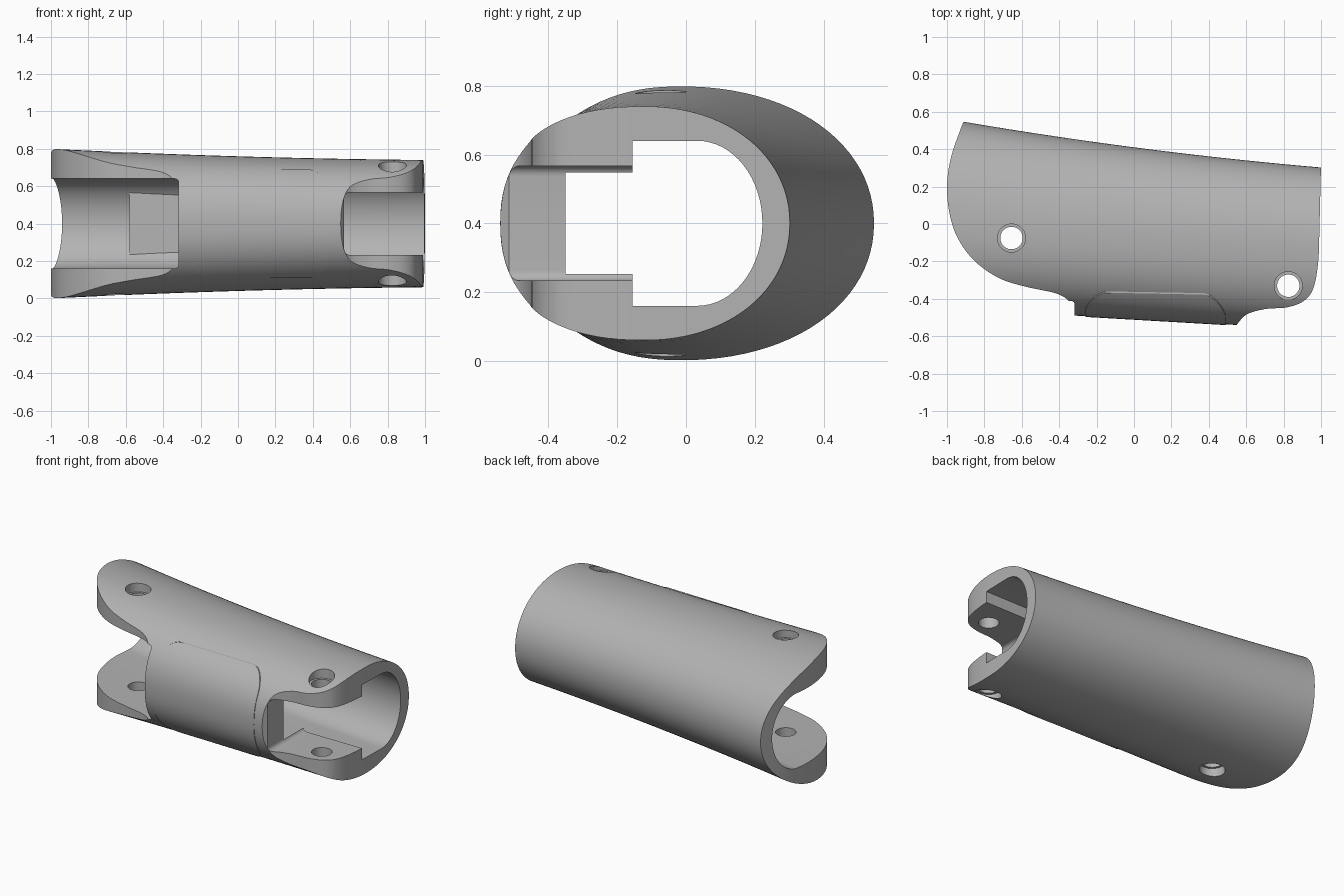
import bpy, bmesh
from math import cos, sin, pi, copysign
from mathutils import Vector

if "Cube" in bpy.data.objects:
    bpy.data.objects.remove(bpy.data.objects["Cube"], do_unlink=True)

MID = 0.4  # height of the symmetry plane

grey = bpy.data.materials.new("plain grey")
grey.use_nodes = True
grey.diffuse_color = (0.45, 0.45, 0.45, 1)
grey.node_tree.nodes["Principled BSDF"].inputs["Base Color"].default_value = (0.45, 0.45, 0.45, 1)


def loft(name, rings):
    """Closed solid through rings of equal length."""
    bm = bmesh.new()
    rows = [[bm.verts.new(p) for p in ring] for ring in rings]
    n = len(rows[0])
    for a, b in zip(rows, rows[1:]):
        for i in range(n):
            j = (i + 1) % n
            bm.faces.new((a[i], a[j], b[j], b[i]))
    bm.faces.new(rows[0][::-1])
    bm.faces.new(rows[-1])
    bmesh.ops.recalc_face_normals(bm, faces=bm.faces)
    me = bpy.data.meshes.new(name)
    bm.to_mesh(me)
    bm.free()
    me.materials.append(grey)
    ob = bpy.data.objects.new(name, me)
    bpy.context.collection.objects.link(ob)
    return ob


def boolean(target, tool, op="DIFFERENCE"):
    tool.hide_render = True
    mod = target.modifiers.new("cut", "BOOLEAN")
    mod.object, mod.operation, mod.solver = tool, op, "EXACT"
    bpy.context.view_layer.objects.active = target
    bpy.ops.object.modifier_apply(modifier=mod.name)
    bpy.data.objects.remove(tool, do_unlink=True)


def smooth_path(pts, steps=6):
    """Catmull-Rom path through the points."""
    p = [Vector(q) for q in [pts[0]] + pts + [pts[-1]]]
    out = []
    for a, b, c, d in zip(p, p[1:], p[2:], p[3:]):
        for k in range(steps):
            t = k / steps
            out.append(0.5 * (2 * b + (c - a) * t + (2 * a - 5 * b + 4 * c - d) * t * t
                              + (3 * b - a - 3 * c + d) * t ** 3))
    return [tuple(v) for v in out] + [pts[-1]]


def prism_z(name, pts, z0, z1):
    return loft(name, [[(x, y, z) for x, y in pts] for z in (z0, z1)])


def rounded_prism_y(name, x0, x1, half, r, y0, y1):
    """Rounded rectangle in x and z, extruded along y."""
    pts = []
    for k, (cx, cz) in enumerate([(x1 - r, half - r), (x0 + r, half - r),
                                  (x0 + r, r - half), (x1 - r, r - half)]):
        for i in range(9):
            a = (k + i / 8) * pi / 2
            pts.append((cx + r * cos(a), MID + cz + r * sin(a)))
    return loft(name, [[(x, y, z) for x, z in pts] for y in (y0, y1)])


def cylinder_z(name, x, y, r, z0, z1):
    return prism_z(name, [(x + r * cos(i * pi / 24), y + r * sin(i * pi / 24))
                          for i in range(48)], z0, z1)


# Tapering shell profiles along the length
def back(x):
    return 0.41 - 0.13 * x + 0.022 * x * x


def front(x):
    return -0.508 - 0.058 * x


def shell(name, grow=0.0, n=96, stations=25):
    rings = []
    for s in range(stations):
        x = -1.08 + 2.16 * s / (stations - 1)
        mid, half = -0.075 - 0.045 * x, 0.36 - 0.03 * x + 0.01 * x * x + grow
        ring = []
        for i in range(n):
            c, d = cos(2 * pi * i / n), sin(2 * pi * i / n)
            reach = back(x) + grow - mid if c > 0 else mid - front(x) + grow
            e = 2 / 2.08 if c > 0 else 2 / 2.3
            ring.append((x, mid + copysign(abs(c) ** e, c) * reach,
                         MID + copysign(abs(d) ** e, d) * half))
        rings.append(ring)
    return loft(name, rings)


def tunnel(name, x0, x1, y_front, steps=12):
    """D-shaped channel, round towards the back."""
    rings = []
    for s in range(steps + 1):
        x = x0 + (x1 - x0) * s / steps
        yc = back(x) - 0.27
        ring = [(x, y_front, MID - 0.24)]
        for i in range(33):
            a = -pi / 2 + pi * i / 32
            ring.append((x, yc + 0.19 * cos(a), MID + 0.24 * sin(a)))
        ring.append((x, y_front, MID + 0.24))
        rings.append(ring)
    return loft(name, rings)


# Outer body trimmed to its side outline
body = shell("tubular_body")
left_edge = smooth_path([(-0.88, 0.62), (-0.93, 0.5), (-0.98, 0.35), (-1, 0.2), (-0.985, 0.05),
                         (-0.94, -0.08), (-0.85, -0.2), (-0.72, -0.29), (-0.58, -0.335),
                         (-0.42, -0.37), (-0.35, -0.41), (-0.325, -0.46), (-0.315, -0.5)])
right_edge = smooth_path([(0.545, -0.545), (0.6, -0.485), (0.7, -0.455), (0.82, -0.445),
                          (0.91, -0.41), (0.96, -0.34), (0.985, -0.2), (0.992, 0), (1, 0.32)])
outline = left_edge + [(-0.315, -0.7), (0.545, -0.7)] + right_edge + [(1, 0.7), (-0.88, 0.7)]
boolean(body, prism_z("outline", outline, -0.3, 1.1), "INTERSECT")

# Inner channel, keeping a flat ramp on the back wall
channel = tunnel("channel", -1.2, 0.57, -0.35)
boolean(channel, prism_z("ramp", [(-0.58, 0.36), (-0.1, 0.305), (-0.1, 0.6), (-0.58, 0.6)], 0, 0.8))
boolean(body, channel)
boolean(body, tunnel("end_channel", 0.56, 1.2, -0.155, 6))

# Hinge slots at both ends
boolean(body, rounded_prism_y("wide_slot", -1.3, -0.318, 0.24, 0.02, -0.8, 0.0))
boolean(body, rounded_prism_y("narrow_slot", 0.568, 1.3, 0.167, 0.03, -0.8, -0.1))

# Pin holes with shallow counterbores on both faces
for px, py, depth in ((-0.655, -0.075, 0.33), (0.825, -0.33, 0.27)):
    boolean(body, cylinder_z("pin_hole", px, py, 0.06, -0.2, 1.0))
    for side in (-1, 1):
        boolean(body, cylinder_z("counterbore", px, py, 0.075,
                                 *sorted((MID + side * depth, MID + side * 0.6))))

# Slightly raised rounded pad on the front
pad = shell("front_pad", 0.004)
boolean(pad, rounded_prism_y("pad_outline", -0.26, 0.49, 0.29, 0.12, -0.8, -0.352), "INTERSECT")

for ob in (body, pad):
    bpy.ops.object.select_all(action="DESELECT")
    ob.select_set(True)
    bpy.context.view_layer.objects.active = ob
    bpy.ops.object.shade_smooth_by_angle(angle=0.5)
